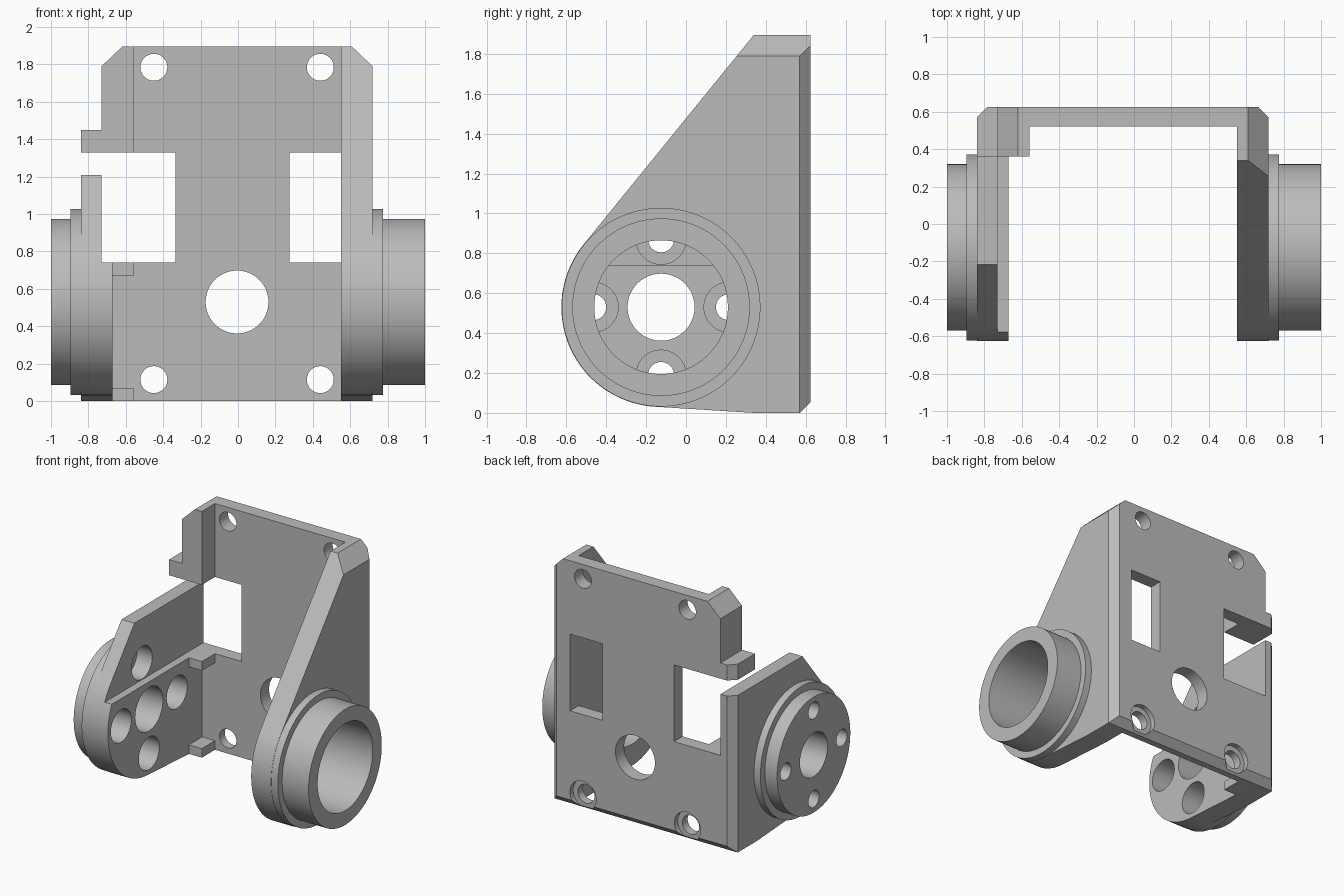
import bpy, bmesh
from math import acos, atan2, cos, sin, hypot, pi, radians

cube = bpy.data.objects.get("Cube")
if cube:
    bpy.data.objects.remove(cube, do_unlink=True)

grey = bpy.data.materials.new("machined grey")
grey.use_nodes = True
colour = (0.5, 0.5, 0.5, 1)
grey.diffuse_color = colour
grey.node_tree.nodes["Principled BSDF"].inputs["Base Color"].default_value = colour

AXIS_Y, AXIS_Z, BOSS_R = -0.125, 0.53, 0.5
BACK, TOP = 0.625, 1.895


def prism(name, axis, profile, lo, hi):
    """Extrude a 2D profile along an axis; profile uses the other two axes in order."""
    def place(p, d):
        c = list(p)
        c.insert("xyz".index(axis), d)
        return c
    bm = bmesh.new()
    ends = [[bm.verts.new(place(p, d)) for p in profile] for d in (lo, hi)]
    for loop in ends:
        bm.faces.new(loop)
    n = len(profile)
    for i in range(n):
        j = (i + 1) % n
        bm.faces.new((ends[0][i], ends[0][j], ends[1][j], ends[1][i]))
    bmesh.ops.recalc_face_normals(bm, faces=bm.faces)
    mesh = bpy.data.meshes.new(name)
    bm.to_mesh(mesh)
    bm.free()
    mesh.materials.append(grey)
    ob = bpy.data.objects.new(name, mesh)
    bpy.context.collection.objects.link(ob)
    return ob


def box(name, x, y, z):
    return prism(name, "x", [(y[0], z[0]), (y[1], z[0]), (y[1], z[1]), (y[0], z[1])], *x)


def cylinder(name, axis, centre, r, lo, hi, n=96):
    ring = [(centre[0] + r * cos(2 * pi * (i + .5) / n), centre[1] + r * sin(2 * pi * (i + .5) / n))
            for i in range(n)]
    return prism(name, axis, ring, lo, hi)


def combine(target, tool, operation):
    """Apply a boolean and discard the tool."""
    tool.hide_render = True
    mod = target.modifiers.new("cut", "BOOLEAN")
    mod.operation, mod.solver, mod.object = operation, "EXACT", tool
    deps = bpy.context.evaluated_depsgraph_get()
    mesh = bpy.data.meshes.new_from_object(target.evaluated_get(deps))
    target.modifiers.clear()
    target.data = mesh
    bpy.data.objects.remove(tool, do_unlink=True)


def cut(target, *tools):
    for t in tools:
        combine(target, t, "DIFFERENCE")


def add(target, *tools):
    for t in tools:
        combine(target, t, "UNION")


def tangent_angle(y, z, side):
    """Angle at which a line from (y, z) touches the boss circle."""
    dy, dz = y - AXIS_Y, z - AXIS_Z
    return atan2(dz, dy) + side * acos(BOSS_R / hypot(dy, dz))


# Side arm outline: straight back, sloped front, rounded around the boss axis
front = 0.34
a0 = tangent_angle(front, TOP, 1)
a1 = tangent_angle(front, 0, -1) + 2 * pi
arm = [(BACK, 0), (BACK, TOP), (front, TOP)]
arm += [(AXIS_Y + BOSS_R * cos(a0 + (a1 - a0) * i / 40),
         AXIS_Z + BOSS_R * sin(a0 + (a1 - a0) * i / 40)) for i in range(41)]
arm.append((front, 0))

# Back plate with two windows and a slot through the right edge
body = prism("bracket_body", "y", [(-.84, 0), (.72, 0), (.72, TOP), (-.62, TOP), (-.73, 1.79),
                                   (-.73, 1.45), (-.84, 1.45)], .52, BACK)
cut(body,
    box("window_a", (.275, .55), (.4, .8), (.74, 1.33)),
    box("window_b", (-.73, -.335), (.4, .8), (.74, 1.33)),
    box("slot", (-.95, -.6), (.4, .8), (1.21, 1.33)))

# Lower arm: stepped thickness, cut off below the slot
low_arm = prism("low_arm", "x", arm, -.84, -.67)
cut(low_arm,
    box("arm_top", (-.95, -.5), (-1, 1), (1.21, 2.1)),
    box("arm_step", (-.73, -.5), (-1, 1), (.74, 2.1)))

# Tall arm, upper flange block with tab, and two small ribs
flange = prism("flange", "y", [(-.84, 1.33), (-.56, 1.33), (-.56, TOP), (-.62, TOP), (-.73, 1.79),
                               (-.73, 1.45), (-.84, 1.45)], .36, BACK)
add(body, prism("tall_arm", "x", arm, .55, .72), low_arm, flange,
    box("rib_top", (-.7, -.56), (.36, .55), (.67, .74)),
    box("rib_bottom", (-.7, -.56), (.36, .55), (0, .07)))

# Bosses: a collar and a narrower sleeve on each side
axis = (AXIS_Y, AXIS_Z)
add(body,
    cylinder("collar_l", "x", axis, .498, .7, .775),
    cylinder("sleeve_l", "x", axis, .445, .71, 1),
    cylinder("collar_r", "x", axis, .498, -.895, -.82),
    cylinder("sleeve_r", "x", axis, .445, -1, -.81))

# Chamfers on the back edges, bottom edge and top corner
c = .055
cut(body,
    prism("edge_l", "z", [(.72 - c, BACK), (.73, BACK - c - .01), (.73, BACK + .01),
                          (.72 - c - .01, BACK + .01)], -.1, 2),
    prism("edge_r", "z", [(-.84 + c, BACK), (-.85, BACK - c - .01), (-.85, BACK + .01),
                          (-.84 + c + .01, BACK + .01)], -.1, 2),
    prism("edge_low", "x", [(BACK - c, 0), (BACK - c - .01, -.01), (BACK + .01, -.01),
                            (BACK + .01, c + .01)], -1, 1),
    prism("corner_l", "y", [(.61, TOP), (.6, TOP + .01), (.73, TOP + .01), (.73, 1.78)], -1, 1))

# Wide bore on one side; centre hole and four counterbored holes on the other
cut(body,
    cylinder("bore", "x", axis, .335, .4, 1.1),
    cylinder("centre_hole", "x", axis, .168, -1.1, -.6))
for i in range(4):
    p = (AXIS_Y + .34 * cos(i * pi / 2), AXIS_Z + .34 * sin(i * pi / 2))
    cut(body,
        cylinder("screw_hole", "x", p, .065, -1.1, -.6, 48),
        cylinder("counterbore", "x", p, .125, -.86, -.6, 48))

# Back plate holes, the lower pair counterbored from behind
cut(body, cylinder("plate_hole", "y", (-.005, .53), .168, .4, .8))
for x in (-.45, .44):
    cut(body,
        cylinder("mount_top", "y", (x, 1.785), .072, .4, .8, 48),
        cylinder("mount_low", "y", (x, .115), .072, .4, .8, 48),
        cylinder("mount_sink", "y", (x, .115), .112, .585, .8, 48))

# Smooth round faces, keep machined edges sharp
for o in bpy.context.selected_objects:
    o.select_set(False)
body.select_set(True)
bpy.context.view_layer.objects.active = body
bpy.ops.object.shade_smooth_by_angle(angle=radians(25))
